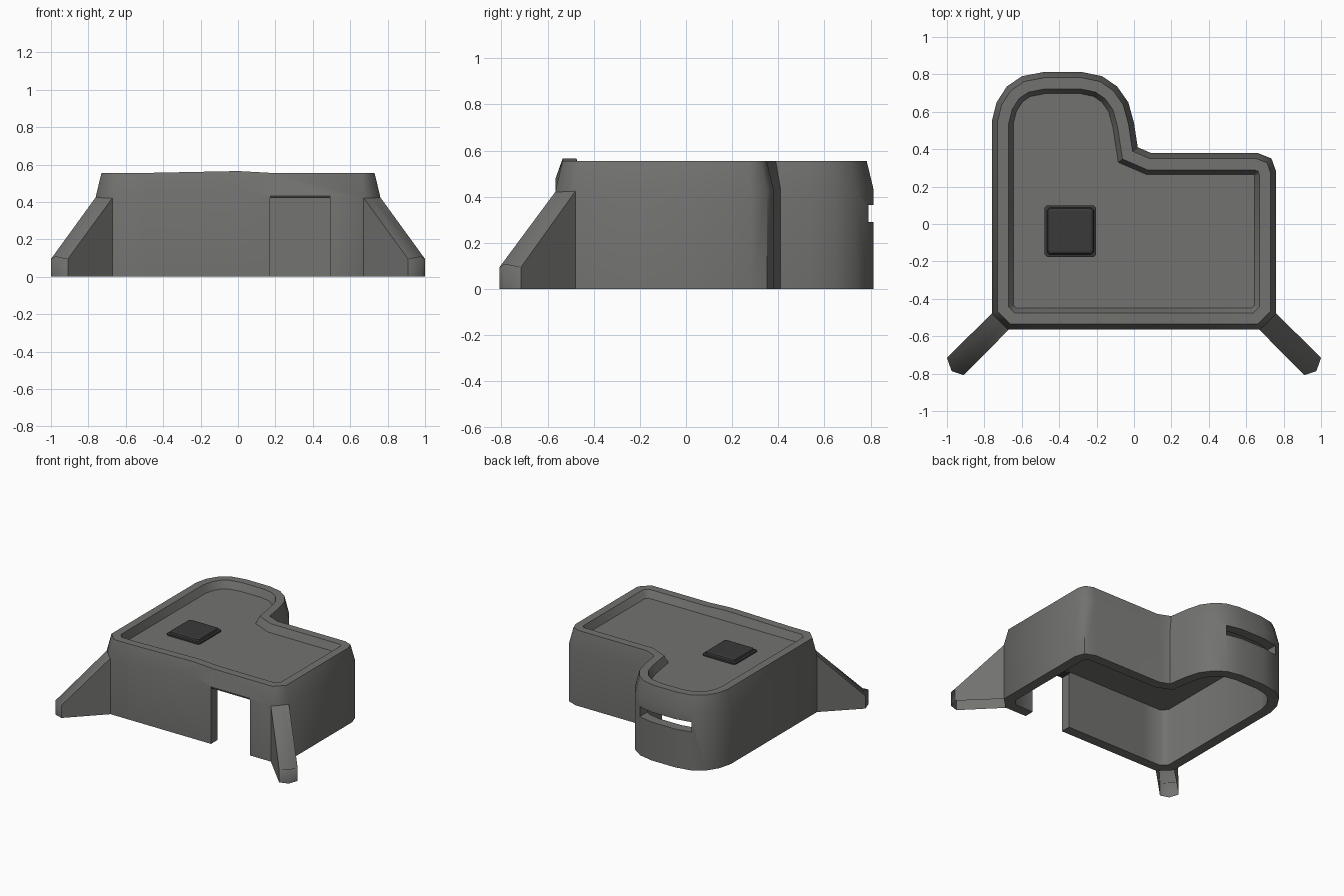
import bpy, bmesh, math
from mathutils import Vector

if "Cube" in bpy.data.objects:
    bpy.data.objects.remove(bpy.data.objects["Cube"])


def material(name, rgb):
    m = bpy.data.materials.new(name)
    m.diffuse_color = (*rgb, 1)
    m.use_nodes = True
    m.node_tree.nodes["Principled BSDF"].inputs["Base Color"].default_value = m.diffuse_color
    return m


CONCRETE = material("concrete grey", (0.168, 0.168, 0.16))
HATCH = material("hatch charcoal", (0.042, 0.042, 0.042))


def make_object(name, bm, mat, smooth=0):
    bm.normal_update()
    mesh = bpy.data.meshes.new(name)
    bm.to_mesh(mesh)
    bm.free()
    mesh.materials.append(mat)
    ob = bpy.data.objects.new(name, mesh)
    bpy.context.collection.objects.link(ob)
    if smooth:
        shade(ob, smooth)
    return ob


def shade(ob, angle):
    bpy.ops.object.select_all(action='DESELECT')
    ob.select_set(True)
    bpy.context.view_layer.objects.active = ob
    bpy.ops.object.shade_smooth_by_angle(angle=math.radians(angle))


def inset(points, d):
    # mitred inward offset of a counter-clockwise outline
    out = []
    for i, p in enumerate(points):
        p = Vector(p)
        a = (p - Vector(points[i - 1])).normalized()
        b = (Vector(points[(i + 1) % len(points)]) - p).normalized()
        na, nb = Vector((-a.y, a.x)), Vector((-b.y, b.x))
        out.append(p + (na + nb) * d / (1 + na.dot(nb)))
    return out


def loft(bm, rings):
    # skin a list of vertex rings, cap both ends, return the first cap
    rings = [[bm.verts.new(v) for v in r] for r in rings]
    n = len(rings[0])
    for r, s in zip(rings, rings[1:]):
        for i in range(n):
            j = (i + 1) % n
            bm.faces.new((r[i], r[j], s[j], s[i]))
    first = bm.faces.new(rings[0])
    bm.faces.new(rings[-1])
    bmesh.ops.recalc_face_normals(bm, faces=bm.faces)
    return first


def box(name, x0, x1, y0, y1, z0, z1, mat):
    bm = bmesh.new()
    sq = [(x0, y0), (x1, y0), (x1, y1), (x0, y1)]
    loft(bm, [[(x, y, z) for x, y in sq] for z in (z0, z1)])
    return make_object(name, bm, mat)


# L-shaped plan with a rounded rear lobe
outline = [(-0.675, -0.565), (-0.5, -0.565), (0.0, -0.565), (0.18, -0.565), (0.675, -0.565),
           (0.76, -0.48), (0.76, 0.28), (0.735, 0.35), (0.66, 0.38), (0.09, 0.38),
           (0.02, 0.41), (0.0, 0.54), (-0.03, 0.65), (-0.09, 0.735), (-0.17, 0.79),
           (-0.28, 0.813), (-0.48, 0.813), (-0.6, 0.79), (-0.68, 0.735), (-0.735, 0.65),
           (-0.76, 0.55), (-0.76, -0.48)]

# Hollow body: ceiling, inner wall, outer wall, parapet, roof floor
# each ring: inset, height, extra height at the front crest
profile = [(0.075, 0.437, 0), (0.075, 0, 0), (0, 0, 0), (0, 0.43, 0.05),
           (0.03, 0.555, 0.01), (0.09, 0.555, 0.01), (0.115, 0.5, 0)]
bm = bmesh.new()
loft(bm, [[(p.x, p.y, z + (crest if i == 2 else 0)) for i, p in enumerate(inset(outline, d))]
          for d, z, crest in profile])
body = make_object("bunker_body", bm, CONCRETE)

# Doorway at the front and vision slit at the back
cutters = [box("door_cutter", 0.17, 0.495, -0.7, -0.4, -0.1, 0.434, CONCRETE),
           box("slit_cutter", -0.6, -0.165, 0.68, 0.9, 0.29, 0.365, CONCRETE)]
for c in cutters:
    c.hide_render = True
    mod = body.modifiers.new(c.name, 'BOOLEAN')
    mod.operation = 'DIFFERENCE'
    mod.solver = 'EXACT'
    mod.object = c
    bpy.context.view_layer.objects.active = body
    bpy.ops.object.modifier_apply(modifier=mod.name)
    bpy.data.objects.remove(c)
shade(body, 48)

# Dark lintel over the doorway
box("door_lintel", 0.171, 0.494, -0.562, -0.48, 0.42, 0.436, HATCH)

# Roof hatch: chamfered frame with a low raised lid
cx, cy = -0.34, -0.038
bm = bmesh.new()
square = [(-1, -0.9), (-0.9, -1), (0.9, -1), (1, -0.9), (1, 0.9), (0.9, 1), (-0.9, 1), (-1, 0.9)]
loft(bm, [[(cx + x * r, cy + y * r, z) for x, y in square]
          for r, z in ((0.138, 0.495), (0.138, 0.51), (0.125, 0.513), (0.12, 0.525), (0.11, 0.53))])
make_object("roof_hatch", bm, HATCH)

# Sloping corner buttresses, open underneath
plan = [(0.665, -0.56), (0.91, -0.808), (0.975, -0.787), (1.0, -0.715), (0.757, -0.475), (0.68, -0.49)]
tops = [0.43, 0.095, 0.11, 0.095, 0.43, 0.47]
for side, name in ((-1, "left_buttress"), (1, "right_buttress")):
    bm = bmesh.new()
    bottom = loft(bm, [[(side * x, y, 0) for x, y in plan],
                       [(side * x, y, z) for (x, y), z in zip(plan, tops)]])
    bmesh.ops.delete(bm, geom=[bottom], context='FACES_ONLY')
    make_object(name, bm, CONCRETE, 55)
